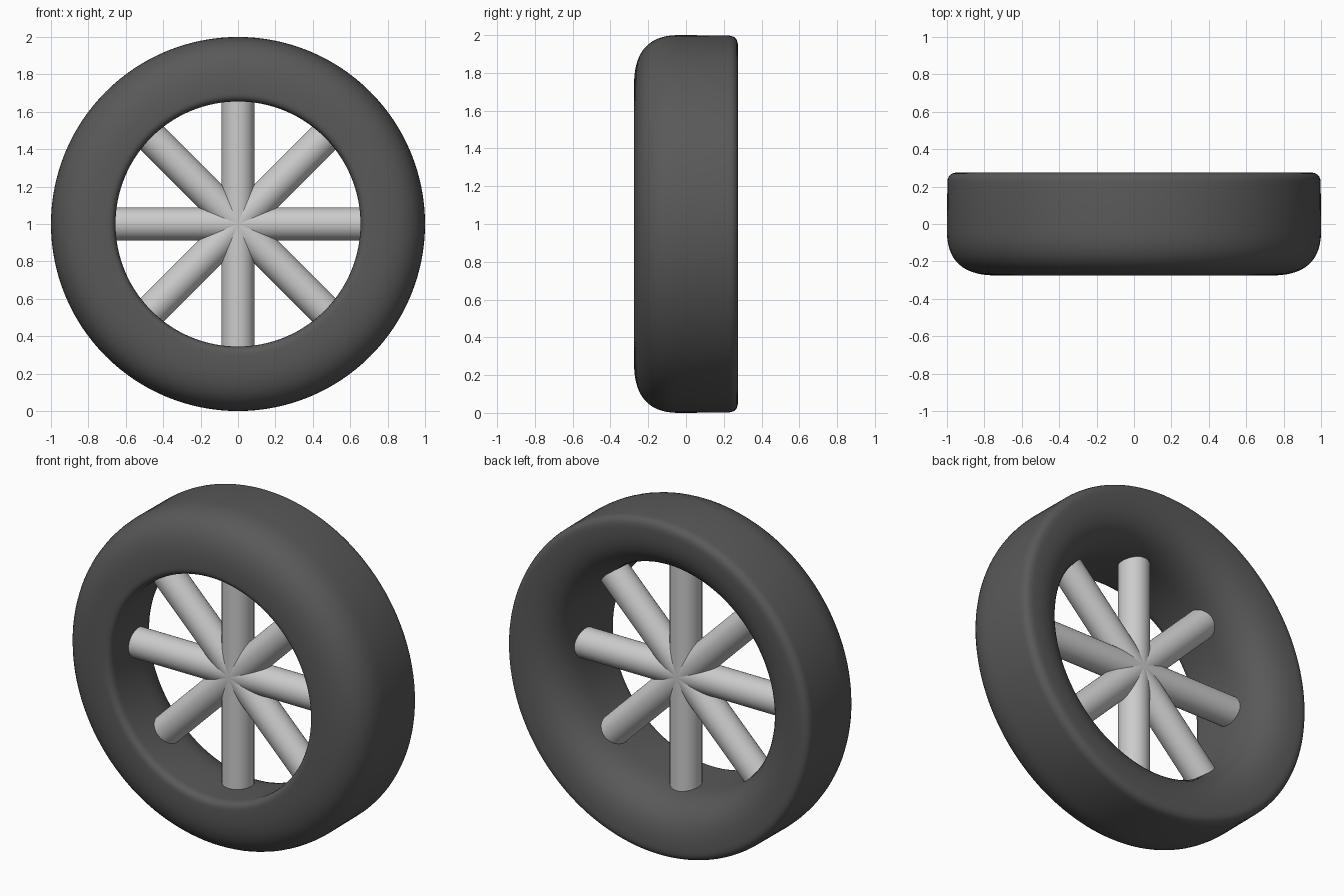
import bpy, bmesh
from math import pi, cos, sin
from mathutils import Matrix, Vector

if "Cube" in bpy.data.objects:
    bpy.data.objects.remove(bpy.data.objects["Cube"])

SEGMENTS = 128
CENTRE = Vector((0, 0, 1))


def corner(start, ctrl, end, steps):
    """Rounded profile corner as a quadratic curve; points are (y, radius)."""
    a, b, c = Vector(start), Vector(ctrl), Vector(end)
    return [a * (1 - t) ** 2 + b * 2 * t * (1 - t) + c * t * t
            for t in (i / steps for i in range(steps + 1))]


def finish(bm, name, angle):
    bmesh.ops.recalc_face_normals(bm, faces=bm.faces)
    mesh = bpy.data.meshes.new(name)
    bm.to_mesh(mesh)
    bm.free()
    obj = bpy.data.objects.new(name, mesh)
    bpy.context.collection.objects.link(obj)
    bpy.ops.object.select_all(action='DESELECT')
    obj.select_set(True)
    bpy.context.view_layer.objects.active = obj
    bpy.ops.object.shade_smooth_by_angle(angle=angle)
    return obj


# Tyre: soft front shoulder, tight back shoulder, flared back opening
profile = (corner((-0.275, 0.74), (-0.275, 1.0), (-0.04, 1.0), 14)
           + corner((0.225, 0.998), (0.275, 0.995), (0.275, 0.945), 6)
           + corner((0.275, 0.93), (0.275, 0.67), (0.0, 0.665), 14)
           + corner((-0.225, 0.655), (-0.275, 0.655), (-0.275, 0.70), 6))
bm = bmesh.new()
rings = []
for i in range(SEGMENTS):
    a = 2 * pi * i / SEGMENTS
    rings.append([bm.verts.new(CENTRE + Vector((r * cos(a), y, r * sin(a))))
                  for y, r in profile])
n = len(profile)
for i in range(SEGMENTS):
    p, q = rings[i], rings[(i + 1) % SEGMENTS]
    for j in range(n):
        k = (j + 1) % n
        bm.faces.new((p[j], p[k], q[k], q[j]))
tyre = finish(bm, "tyre", pi / 3)
rubber = bpy.data.materials.new("dark_rubber")
rubber.diffuse_color = (0.1, 0.1, 0.1, 1)
rubber.use_nodes = True
rubber.node_tree.nodes["Principled BSDF"].inputs["Base Color"].default_value = rubber.diffuse_color
tyre.data.materials.append(rubber)

# Spokes: four round bars crossing at the hub
for i in range(4):
    bm = bmesh.new()
    bmesh.ops.create_cone(
        bm, cap_ends=True, segments=32, radius1=0.088, radius2=0.088, depth=1.35,
        matrix=Matrix.Translation(CENTRE) @ Matrix.Rotation(i * pi / 4, 4, 'Y'))
    finish(bm, f"spoke_bar_{i + 1}", pi / 6)
